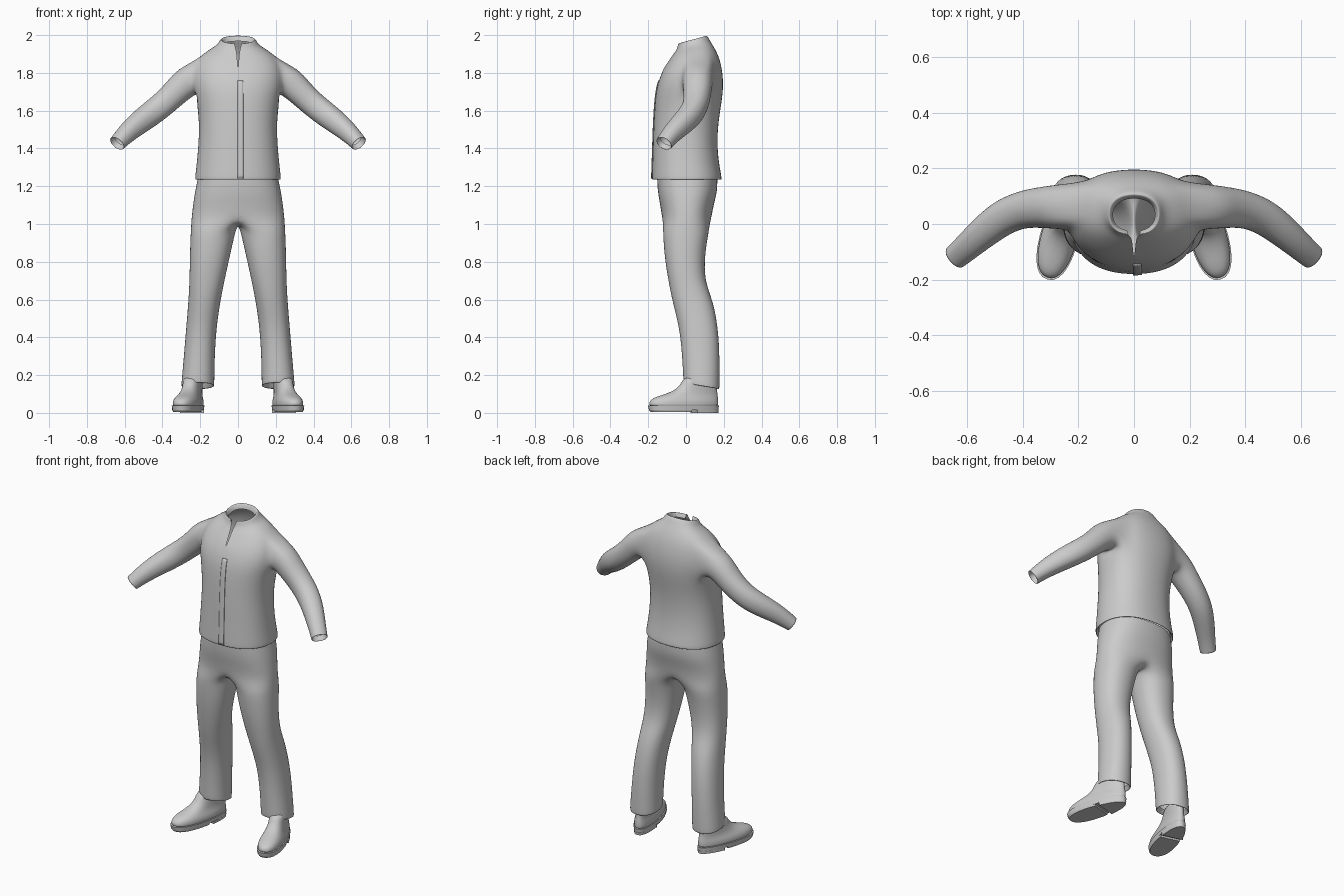
import bpy, bmesh
from math import sin, cos, radians, atan2, copysign
from mathutils import Vector, Matrix

if "Cube" in bpy.data.objects:
    bpy.data.objects.remove(bpy.data.objects["Cube"])


def spow(v, p):
    return copysign(abs(v) ** p, v)


def oval(a, cx, rx, yf, yb, p=0.88):
    """Point on a rounded-box outline; angle in degrees, -90 is the front."""
    c, s = cos(radians(a)), sin(radians(a))
    return cx + rx * spow(c, p), (yf + yb) / 2 + (yb - yf) / 2 * spow(s, p)


def bridge(bm, r0, r1, closed):
    n = len(r0)
    for i in range(n if closed else n - 1):
        k = (i + 1) % n
        bm.faces.new((r0[i], r0[k], r1[k], r1[i]))


def finish(bm, name, subdiv=2, mirror=True):
    bmesh.ops.recalc_face_normals(bm, faces=bm.faces)
    me = bpy.data.meshes.new(name)
    bm.to_mesh(me)
    bm.free()
    ob = bpy.data.objects.new(name, me)
    bpy.context.collection.objects.link(ob)
    for o in bpy.context.selected_objects:
        o.select_set(False)
    ob.select_set(True)
    bpy.context.view_layer.objects.active = ob
    if subdiv:
        bpy.ops.object.shade_smooth()
    else:
        bpy.ops.object.shade_smooth_by_angle(angle=radians(40))
    if mirror:
        ob.modifiers.new("mirror", "MIRROR").merge_threshold = 0.0005
    if subdiv:
        m = ob.modifiers.new("smooth", "SUBSURF")
        m.levels = m.render_levels = subdiv
    return ob


# Jacket body: half rings (z, half width, front y, back y, tilt, front slit)
body = [
    (1.250, .215, -.165, .172, 0, 0),
    (1.228, .229, -.181, .190, 0, 0),
    (1.250, .229, -.182, .190, 0, 0),
    (1.320, .220, -.179, .176, 0, 0),
    (1.420, .211, -.176, .166, 0, 0),
    (1.540, .206, -.172, .172, 0, 0),
    (1.655, .222, -.165, .192, 0, 0),
    (1.730, .240, -.155, .199, 0, 0),
    (1.805, .240, -.130, .195, 0, 0),
    (1.875, .212, -.088, .178, .005, .004),
    (1.920, .160, -.060, .152, .012, .007),
    (1.948, .105, -.045, .130, .018, .012),
    (1.990, .090, -.040, .106, .022, .022),
    (1.950, .076, -.026, .092, .018, .022),
]
bm = bmesh.new()
grid = []
for z, rx, yf, yb, tilt, slit in body:
    row = []
    for j in range(13):
        a = -90 + 15 * j
        x, y = oval(a, 0, rx, yf, yb)
        x = slit if j == 0 else 0 if j == 12 else x
        row.append(bm.verts.new((x, y, z + tilt * sin(radians(a)))))
    grid.append(row)
R0, R1, J0, J1 = 6, 9, 5, 9          # armhole rows and columns
for r in range(len(grid) - 1):
    for j in range(12):
        if not (R0 <= r < R1 and J0 <= j < J1):
            bm.faces.new((grid[r][j], grid[r][j + 1], grid[r + 1][j + 1], grid[r + 1][j]))

# Sleeves grow out of the armhole (x, y, z, height radius, depth radius)
loop = ([(R0, j) for j in range(J0, J1)] + [(r, J1) for r in range(R0, R1)]
        + [(R1, j) for j in range(J1, J0, -1)] + [(r, J0) for r in range(R1, R0, -1)])
angs = [atan2((r - R0) / 1.5 - 1, (j - J0) / 2 - 1) for r, j in loop]
arm = [
    (.265, .062, 1.760, .085, .085),
    (.325, .060, 1.702, .074, .079),
    (.390, .055, 1.640, .070, .072),
    (.460, .032, 1.584, .069, .069),
    (.530, -.020, 1.532, .063, .063),
    (.590, -.074, 1.480, .053, .054),
    (.634, -.112, 1.433, .044, .049),
    (.646, -.122, 1.420, .043, .048),
    (.622, -.102, 1.446, .037, .041),
]
prev = [grid[r][j] for r, j in loop]
cs = [Vector(s[:3]) for s in arm]
for i, (x, y, z, rv, rd) in enumerate(arm):
    t = cs[min(i + 1, 7)] - cs[min(max(i - 1, 0), 6)]
    t.normalize()
    v = (Vector((0, 0, 1)) - t * t.z).normalized()
    u = v.cross(t)
    ring = [bm.verts.new(cs[i] + u * rd * cos(a) + v * rv * sin(a)) for a in angs]
    bridge(bm, prev, ring, True)
    prev = ring
jacket = finish(bm, "jacket")

# Zip flap laid on the jacket front
bm = bmesh.new()
rows = []
for k in range(25):
    z = 1.237 + .54 * k / 24
    rows.append([bm.verts.new((x, -.2, z)) for x in (-.004, .008, .02, .03)])
for a, b in zip(rows, rows[1:]):
    bridge(bm, a, b, False)
flap = finish(bm, "zip_flap", 0, False)
w = flap.modifiers.new("wrap", "SHRINKWRAP")
w.target, w.offset, w.wrap_mode = jacket, .003, "ABOVE_SURFACE"
s = flap.modifiers.new("thickness", "SOLIDIFY")
s.thickness, s.offset = .004, 0

# Trousers: leg rings (z, inner x, outer x, front y, back y, hem tilt)
legs = [
    (.170, .140, .285, .008, .160, -.015),
    (.132, .124, .302, -.014, .178, -.018),
    (.160, .124, .301, -.016, .179, -.016),
    (.300, .122, .288, -.022, .180, 0),
    (.450, .113, .276, -.036, .172, 0),
    (.590, .092, .264, -.074, .146, 0),
    (.690, .072, .259, -.093, .104, 0),
    (.800, .048, .257, -.112, .099, 0),
    (.900, .025, .255, -.121, .112, 0),
    (.965, .010, .252, -.124, .124, 0),
]
# Hip half rings (z, half width, front y, back y)
hips = [
    (1.03, .249, -.128, .136),
    (1.10, .241, -.138, .147),
    (1.17, .231, -.152, .168),
    (1.245, .214, -.155, .168),
]
bm = bmesh.new()
prev = None
for z, xi, xo, yf, yb, tilt in legs:
    ring = []
    for i in range(16):
        a = -112.5 + 22.5 * i
        x, y = oval(a, (xi + xo) / 2, (xo - xi) / 2, yf, yb, .9)
        ring.append(bm.verts.new((x, y, z + tilt * sin(radians(a)))))
    if prev:
        bridge(bm, prev, ring, True)
    prev = ring
for n, (z, rx, yf, yb) in enumerate(hips):
    ring = []
    for i in range(11):
        x, y = oval(-90 + 18 * i, 0, rx, yf, yb, .85)
        ring.append(bm.verts.new((0 if i in (0, 10) else x, y, z)))
    if n == 0:                        # crotch seam closes the inner leg
        seam = [bm.verts.new((0, .095 - .0375 * k, 1.0 - .004 * (2 - abs(k - 2)))) for k in range(5)]
        bridge(bm, prev, ring + seam, True)
    else:
        bridge(bm, prev, ring, False)
    prev = ring
finish(bm, "trousers")

# Shoes: horizontal outlines, turned outwards about the heel
TURN = Matrix.Translation((.228, .1, 0)) @ Matrix.Rotation(.27, 4, "Z") @ Matrix.Translation((0, -.1, 0))


def shoe_part(name, levels, lo=-1, hi=1, subdiv=2):
    bm = bmesh.new()
    prev = None
    for z, w, yf, yb in levels:
        ring = []
        for i in range(28):
            a = 360 * i / 28
            x, y = oval(a, 0, w * (1 - .16 * sin(radians(a))), yf, yb, .9)
            ring.append(bm.verts.new(TURN @ Vector((x, min(max(y, lo), hi), z))))
        if prev:
            bridge(bm, prev, ring, True)
        else:
            bm.faces.new(ring)
        prev = ring
    bm.faces.new(prev)
    finish(bm, name, subdiv)


shoe_part("shoe_upper", [
    (.030, .062, -.200, .170), (.045, .065, -.206, .174), (.066, .063, -.202, .174),
    (.084, .055, -.172, .172), (.100, .049, -.115, .169), (.118, .046, -.070, .167),
    (.145, .045, -.035, .166), (.200, .045, -.010, .160)])
shoe_part("shoe_midsole", [(.016, .066, -.206, .174), (.038, .068, -.211, .177)], subdiv=0)
shoe_part("shoe_tread", [(.005, .063, -.198, .172), (.016, .066, -.206, .174)], hi=.012, subdiv=0)
shoe_part("shoe_heel", [(0, .065, -.204, .174), (.016, .066, -.206, .176)], lo=.04, subdiv=0)
